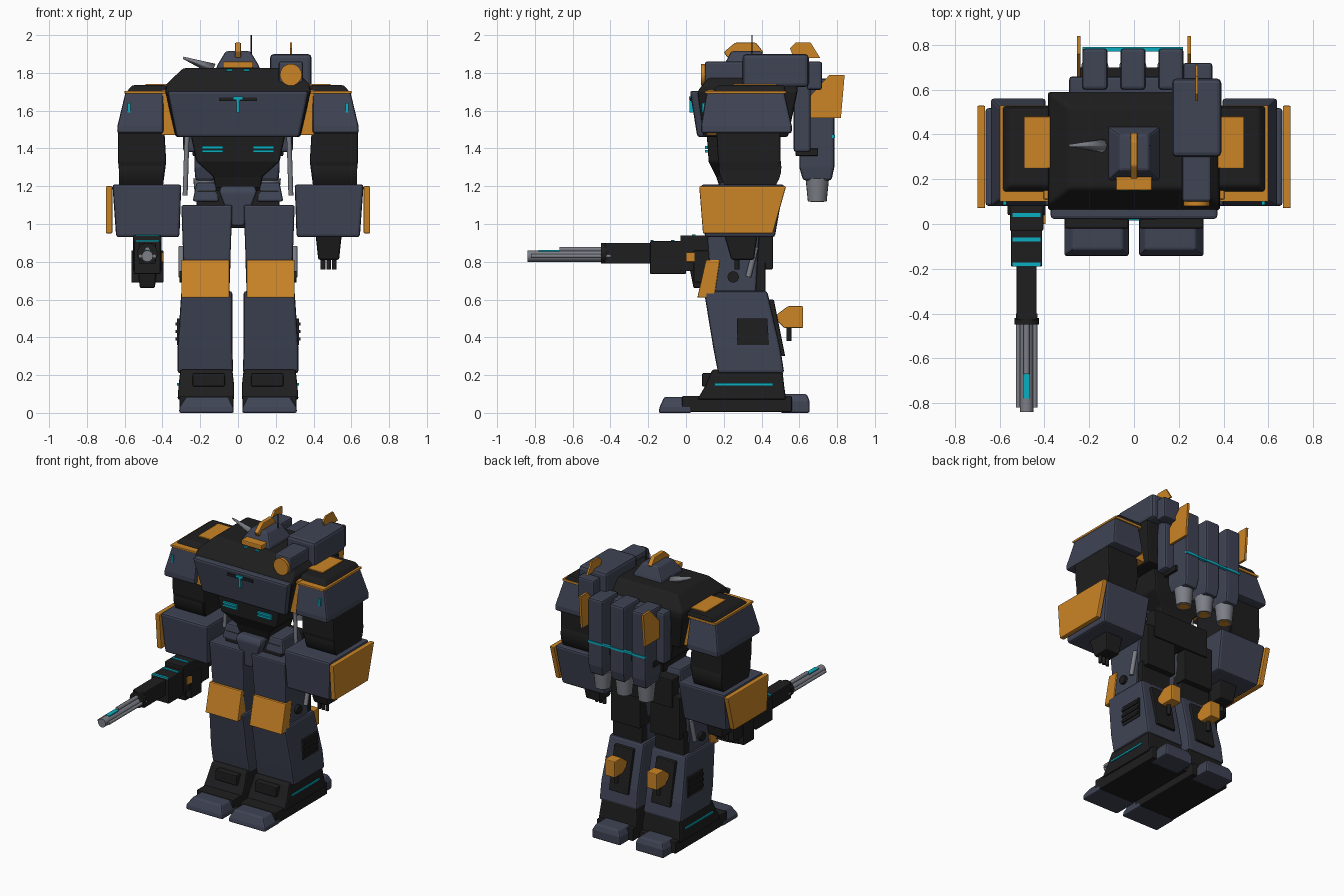
import bpy, bmesh, math
from mathutils import Matrix, Vector

cube = bpy.data.objects.get("Cube")
if cube:
    bpy.data.objects.remove(cube, do_unlink=True)


def material(name, red, green, blue):
    mat = bpy.data.materials.new(name)
    mat.use_nodes = True
    colour = (red, green, blue, 1)
    mat.diffuse_color = colour
    shader = next(node for node in mat.node_tree.nodes if node.type == "BSDF_PRINCIPLED")
    shader.inputs["Base Color"].default_value = colour
    return mat


navy = material("navy armour", .05, .058, .09)
dark = material("dark frame", .013, .013, .014)
orange = material("orange trim", .6, .235, .02)
teal = material("teal light", .003, .42, .53)
grey = material("gun metal", .2, .21, .24)


def finish(name, bm, mat, bevel=0, mirror=False, smooth=False):
    """Turn a bmesh into an object, or into a left and right pair."""
    sides = (("left_", 1), ("right_", -1)) if mirror else (("", 1),)
    for prefix, sign in sides:
        part = bm.copy()
        bmesh.ops.scale(part, vec=(sign, 1, 1), verts=part.verts)
        bmesh.ops.recalc_face_normals(part, faces=part.faces)
        mesh = bpy.data.meshes.new(prefix + name)
        part.to_mesh(mesh)
        part.free()
        mesh.materials.append(mat)
        obj = bpy.data.objects.new(prefix + name, mesh)
        bpy.context.collection.objects.link(obj)
        if smooth:
            for face in mesh.polygons:
                face.use_smooth = len(face.vertices) == 4
        if bevel:
            mod = obj.modifiers.new("soft edges", "BEVEL")
            mod.width = bevel
            mod.segments = 2
            mod.limit_method = "ANGLE"
    bm.free()


def skin(bm, rings):
    """Bridge equal rings of points and cap both ends."""
    loops = [[bm.verts.new(point) for point in ring] for ring in rings]
    count = len(loops[0])
    for low, high in zip(loops, loops[1:]):
        for i in range(count):
            j = (i + 1) % count
            bm.faces.new((low[i], low[j], high[j], high[i]))
    bm.faces.new(loops[0][::-1])
    bm.faces.new(loops[-1])


def loft(name, mat, *sections, bevel=.01, mirror=False):
    """Rectangular sections (z, x min, x max, y min, y max) from bottom to top."""
    bm = bmesh.new()
    skin(bm, [[(a, c, z), (b, c, z), (b, d, z), (a, d, z)] for z, a, b, c, d in sections])
    finish(name, bm, mat, bevel, mirror)


def box(name, mat, xs, ys, zs, bevel=.006, mirror=False):
    loft(name, mat, *[(z, *xs, *ys) for z in zs], bevel=bevel, mirror=mirror)


def prism(name, mat, xs, *profile, bevel=.006, mirror=False):
    """Side profile of (y, z) points swept across x."""
    bm = bmesh.new()
    skin(bm, [[(x, y, z) for y, z in profile] for x in xs])
    finish(name, bm, mat, bevel, mirror)


def rod(name, mat, start, end, radius, tip=None, mirror=False, sides=20):
    start, end = Vector(start), Vector(end)
    axis = end - start
    bm = bmesh.new()
    bmesh.ops.create_cone(bm, cap_ends=True, segments=sides, radius1=radius,
                          radius2=radius if tip is None else tip, depth=axis.length)
    turn = axis.to_track_quat("Z", "Y").to_matrix().to_4x4()
    bm.transform(Matrix.Translation((start + end) / 2) @ turn)
    finish(name, bm, mat, mirror=mirror, smooth=True)


# Torso
loft("chest", dark, (1.46, -.33, .33, .09, .54), (1.7, -.385, .385, .06, .59),
     (1.74, -.38, .38, .09, .59), (1.825, -.29, .29, .16, .52), bevel=.012)
loft("chest_plate", navy, (1.46, -.325, .325, .06, .12), (1.705, -.375, .375, .02, .12), bevel=.015)
box("chest_slot", dark, (-.1, .1), (.02, .04), (1.65, 1.67), bevel=0)
box("chest_light", teal, (-.007, .007), (.018, .05), (1.59, 1.67), bevel=0)
box("chest_light_bar", teal, (-.025, .025), (.016, .04), (1.66, 1.675), bevel=0)
loft("abdomen", dark, (1.19, -.12, .12, .18, .42), (1.25, -.13, .13, .16, .44),
     (1.33, -.22, .22, .12, .48), (1.47, -.25, .25, .11, .5))
for z in (1.385, 1.405):
    box("belly_vent", teal, (.08, .19), (.1, .14), (z - .007, z + .007), bevel=0, mirror=True)
rod("waist_joint", dark, (0, .3, 1.12), (0, .3, 1.25), .12)
box("pelvis", dark, (-.22, .22), (.17, .47), (.98, 1.18))
loft("crotch_plate", navy, (.99, -.03, .03, .12, .2), (1.17, -.1, .1, .11, .2), (1.2, -.09, .09, .13, .2))
loft("hip_block", navy, (1.12, .1, .24, .16, .4), (1.22, .12, .22, .18, .38), mirror=True)
rod("waist_piston", grey, (.28, .25, 1.15), (.27, .25, 1.47), .013, mirror=True)

# Head with crest, visor and antenna
loft("head", navy, (1.8, -.12, .12, .19, .44), (1.84, -.11, .11, .2, .43), (1.915, -.065, .065, .24, .4))
prism("head_crest", orange, (-.016, .016), (.2, 1.91), (.26, 1.96), (.37, 1.96), (.41, 1.91), (.38, 1.88), (.22, 1.88))
box("visor", orange, (-.08, .08), (.15, .23), (1.825, 1.86))
box("eye", teal, (.03, .06), (.148, .18), (1.81, 1.82), bevel=0, mirror=True)
rod("antenna", dark, (.07, .35, 1.84), (.07, .35, 2), .003, sides=8)
rod("sensor_blade", grey, (-.13, .35, 1.82), (-.29, .35, 1.88), .03, tip=.006, sides=4)

# Shoulder launcher
box("launcher", navy, (.17, .39), (.3, .65), (1.725, 1.9), bevel=.02)
box("launcher_rear", navy, (.22, .35), (.64, .72), (1.71, 1.86), bevel=.012)
box("lens_housing", navy, (.215, .345), (.1, .31), (1.725, 1.86), bevel=.012)
rod("launcher_lens", orange, (.28, .08, 1.79), (.28, .12, 1.79), .058)
prism("launcher_fin", orange, (.275, .287), (.57, 1.88), (.55, 1.93), (.58, 1.96), (.66, 1.96), (.71, 1.88), bevel=0)

# Shoulders
box("shoulder_joint", orange, (.31, .405), (.11, .5), (1.47, 1.71), mirror=True)
loft("shoulder_pad", navy, (1.48, .395, .64, .08, .56), (1.52, .395, .638, .08, .56),
     (1.7, .395, .595, .11, .52), bevel=.012, mirror=True)
loft("shoulder_trim", orange, (1.69, .37, .6, .1, .53), (1.705, .37, .6, .1, .53), bevel=.003, mirror=True)
loft("shoulder_cap", dark, (1.7, .37, .59, .14, .53), (1.735, .38, .56, .17, .52), mirror=True)
box("shoulder_inlay", orange, (.36, .49), (.25, .48), (1.71, 1.742), bevel=.003, mirror=True)
box("shoulder_light", teal, (.57, .585), (.085, .11), (1.59, 1.64), bevel=0, mirror=True)

# Arms
loft("upper_arm", dark, (1.18, .4, .62, .21, .47), (1.33, .38, .635, .17, .5),
     (1.5, .39, .635, .16, .5), mirror=True)
rod("elbow", dark, (.4, .34, 1.3), (.63, .34, 1.3), .165, mirror=True, sides=32)
loft("forearm", navy, (.93, .31, .645, .1, .47), (1.21, .3, .665, .08, .52), bevel=.014, mirror=True)
prism("forearm_shield", orange, (.665, .7), (.09, .95), (.46, .95), (.53, 1.2), (.07, 1.2), mirror=True)
loft("hand", dark, (.81, .425, .535, .24, .36), (.95, .41, .55, .2, .38), mirror=True)
for x in (.45, .48, .51):
    rod("finger", dark, (x, .27, .76), (x, .27, .83), .012, mirror=True, sides=8)

# Gun in the right hand
GUN = -.48
loft("gun_grip", dark, (.66, GUN - .04, GUN + .04, .04, .1), (.76, GUN - .05, GUN + .05, .02, .3))
box("gun_magazine", dark, (GUN - .085, GUN + .085), (.04, .16), (.69, .86))
box("gun_rear", dark, (GUN - .075, GUN + .075), (-.03, .26), (.75, .94))
box("gun_body", dark, (GUN - .07, GUN + .07), (-.19, .0), (.735, .91))
box("gun_foregrip", dark, (GUN - .045, GUN + .045), (-.43, -.18), (.79, .9))
box("gun_badge", orange, (GUN + .07, GUN + .085), (0, .05), (.8, .85), bevel=.003)
rod("gun_barrel", grey, (GUN, -.84, .83), (GUN, -.4, .83), .03)
for side in (-1, 1):
    rod("barrel_rail", grey, (GUN + side * .037, -.82, .83), (GUN + side * .037, -.4, .83), .011, sides=8)
rod("upper_barrel", grey, (GUN, -.67, .865), (GUN, -.4, .865), .014, sides=8)
rod("barrel_clamp", dark, (GUN, -.45, .845), (GUN, -.42, .845), .055)
box("barrel_light", teal, (GUN - .016, GUN + .016), (-.78, -.67), (.85, .862), bevel=0)
for y in (-.18, -.07, .04):
    box("gun_light", teal, (GUN - .062, GUN + .062), (y - .009, y + .009), (.9, .916 if y < 0 else .945), bevel=0)

# Backpack with three thrusters
box("backpack", navy, (-.29, .29), (.57, .66), (1.38, 1.74), bevel=.015)
for label, x in (("right", -.175), ("middle", -.005), ("left", .165)):
    loft(label + "_thruster", navy, (1.23, x - .05, x + .05, .62, .77),
         (1.3, x - .056, x + .056, .6, .785), (1.77, x - .056, x + .056, .6, .785), bevel=.014)
    rod(label + "_nozzle", grey, (x, .695, 1.12), (x, .695, 1.24), .05, tip=.062)
    rod(label + "_flame_core", orange, (x, .695, 1.116), (x, .695, 1.13), .035)
box("thruster_light", teal, (-.23, .22), (.77, .79), (1.455, 1.47), bevel=0)
box("thruster_strap", dark, (-.24, .24), (.58, .7), (1.36, 1.4))
prism("back_fin", orange, (.238, .254), (.66, 1.56), (.82, 1.56), (.84, 1.79), (.76, 1.79), (.65, 1.67),
      bevel=0, mirror=True)

# Thighs and knees
loft("thigh", navy, (.64, .045, .29, .14, .37), (.82, .04, .29, .12, .38), (1.1, .03, .3, .1, .4), mirror=True)
box("thigh_back", dark, (.04, .27), (.34, .46), (.76, 1.06), mirror=True)
box("knee_joint", dark, (.05, .28), (.15, .42), (.58, .8), mirror=True)
prism("knee_guard", orange, (.045, .3), (.06, .61), (.15, .61), (.18, .81), (.105, .81), mirror=True)
rod("knee_piston", grey, (.3, .33, .72), (.3, .37, .88), .015, mirror=True)
rod("knee_pivot", dark, (.28, .25, .72), (.31, .25, .72), .03, mirror=True)

# Shins
loft("shin", navy, (.21, .025, .32, .17, .52), (.34, .03, .32, .145, .5),
     (.645, .03, .3, .095, .43), bevel=.014, mirror=True)
prism("side_vent", dark, (.29, .323), (.27, .36), (.44, .36), (.43, .5), (.27, .5), bevel=0, mirror=True)
for z in (.39, .43, .47):
    box("vent_slat", dark, (.3, .33), (.27, .43), (z - .008, z + .008), bevel=0, mirror=True)
prism("calf_panel", dark, (.09, .24), (.4, .3), (.525, .3), (.465, .6), (.4, .6), mirror=True)
prism("calf_booster", orange, (.125, .205), (.48, .49), (.52, .45), (.62, .45), (.62, .565), (.54, .565), (.48, .52),
      mirror=True)
rod("calf_pipe", dark, (.165, .545, .38), (.165, .545, .5), .014, mirror=True, sides=8)

# Feet
loft("ankle", dark, (.07, .02, .32, .06, .53), (.14, .02, .315, .1, .52), (.23, .03, .305, .14, .51), mirror=True)
box("ankle_vent", dark, (.07, .24), (.085, .2), (.14, .21), mirror=True)
box("ankle_light", teal, (.3, .322), (.15, .46), (.145, .157), bevel=0, mirror=True)
box("sole", dark, (.025, .31), (-.02, .56), (.005, .09), mirror=True)
loft("toe", navy, (0, .022, .312, -.145, .03), (.03, .025, .31, -.14, .03), (.085, .05, .275, -.115, .03), mirror=True)
loft("heel", navy, (.0, .06, .28, .5, .655), (.06, .06, .28, .5, .655), (.1, .08, .26, .52, .64), mirror=True)
